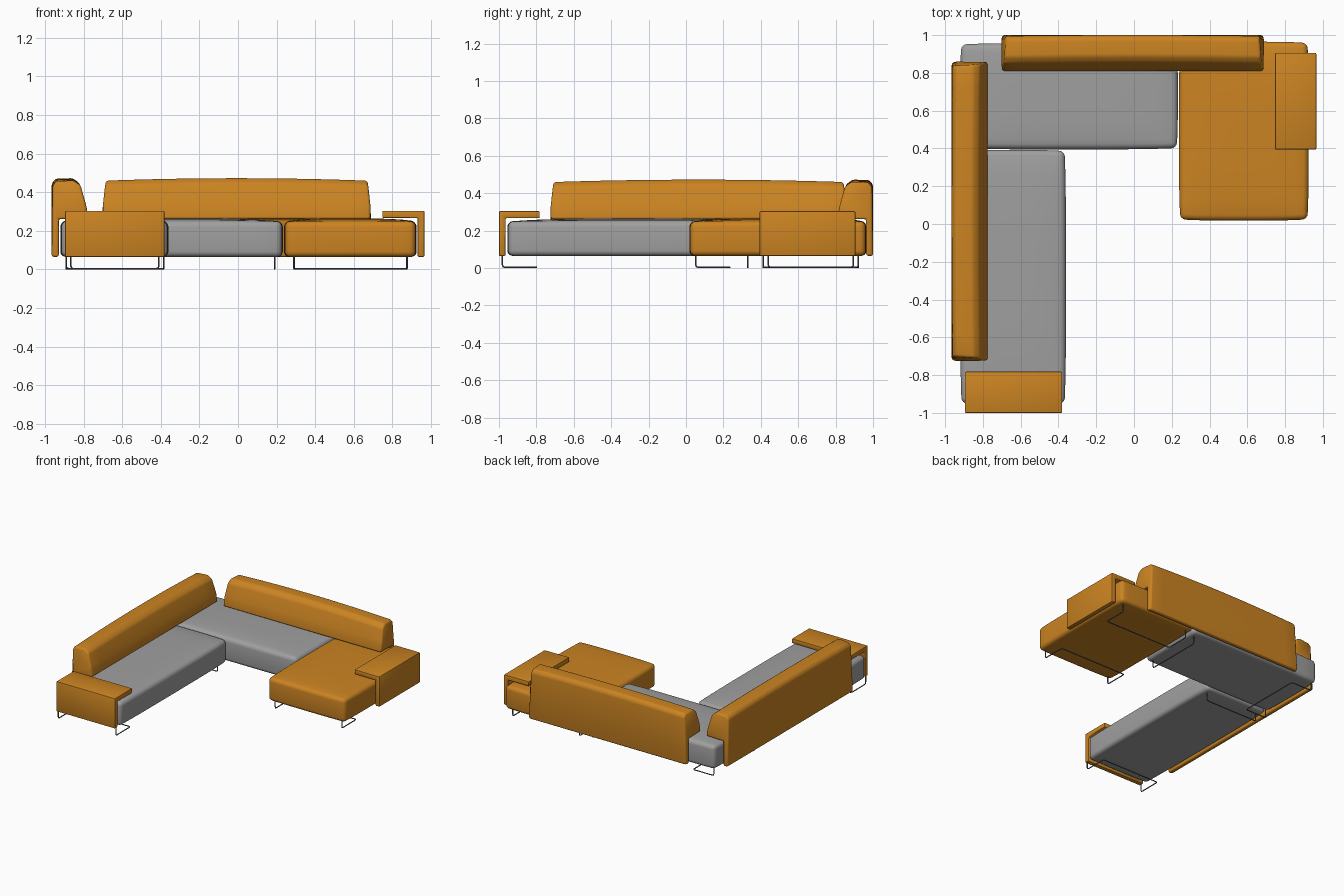
import bpy, bmesh
from mathutils import Vector

if "Cube" in bpy.data.objects:
    bpy.data.objects.remove(bpy.data.objects["Cube"], do_unlink=True)


def material(name, rgb):
    m = bpy.data.materials.new(name)
    m.use_nodes = True
    m.diffuse_color = (*rgb, 1)
    m.node_tree.nodes["Principled BSDF"].inputs["Base Color"].default_value = (*rgb, 1)
    return m


ORANGE = material("orange fabric", (0.6, 0.23, 0.016))
GREY = material("grey fabric", (0.35, 0.35, 0.35))
METAL = material("dark metal", (0.12, 0.12, 0.12))
BASE = 0.065  # underside of the upholstery


def finish(name, bm, mat):
    bmesh.ops.recalc_face_normals(bm, faces=bm.faces)
    mesh = bpy.data.meshes.new(name)
    bm.to_mesh(mesh)
    bm.free()
    mesh.materials.append(mat)
    ob = bpy.data.objects.new(name, mesh)
    bpy.context.collection.objects.link(ob)
    bpy.ops.object.select_all(action="DESELECT")
    ob.select_set(True)
    bpy.context.view_layer.objects.active = ob
    bpy.ops.object.shade_smooth_by_angle(angle=0.7)
    return ob


def slice_along(bm, axis, lo, hi, n):
    """Cut evenly spaced loops so the part can be bent."""
    for i in range(1, n):
        co = axis * (lo + (hi - lo) * i / n)
        bmesh.ops.bisect_plane(bm, geom=bm.verts[:] + bm.edges[:] + bm.faces[:],
                               plane_co=co, plane_no=axis)


def seat(name, x0, x1, y0, y1, mat, top=0.248, crown=0.016, bulge=0.007):
    """Rounded cushion with a domed top and softly bowed sides."""
    bm = bmesh.new()
    bmesh.ops.create_cube(bm, size=1)
    cx, cy, hx, hy = (x0 + x1) / 2, (y0 + y1) / 2, (x1 - x0) / 2, (y1 - y0) / 2
    hx, hy = hx - bulge, hy - bulge
    for v in bm.verts:
        v.co = (v.co.x * 2 * hx, v.co.y * 2 * hy, BASE + (v.co.z + 0.5) * (top - BASE))
    bmesh.ops.bevel(bm, geom=bm.edges[:], offset=0.028, segments=4,
                    profile=0.5, affect="EDGES")
    slice_along(bm, Vector((1, 0, 0)), -hx, hx, 10)
    slice_along(bm, Vector((0, 1, 0)), -hy, hy, 10)
    for v in bm.verts:
        u, w, h = v.co.x / hx, v.co.y / hy, (v.co.z - BASE) / (top - BASE)
        v.co.x += cx + bulge * u * (1 - w ** 4)
        v.co.y += cy + bulge * w * (1 - u ** 4)
        v.co.z += crown * h * (1 - u ** 4) * (1 - w ** 4)
    finish(name, bm, mat)


def extruded(profile, length, radius, segments):
    """Extrude a (depth, height) profile along x, centred, with rounded edges."""
    bm = bmesh.new()
    ends = [[bm.verts.new((s * length / 2, d, z)) for d, z in profile] for s in (-1, 1)]
    n = len(profile)
    for e in ends:
        bm.faces.new(e)
    for i in range(n):
        j = (i + 1) % n
        bm.faces.new((ends[0][i], ends[0][j], ends[1][j], ends[1][i]))
    bmesh.ops.recalc_face_normals(bm, faces=bm.faces)
    bmesh.ops.bevel(bm, geom=bm.edges[:], offset=radius, segments=segments,
                    profile=0.5, affect="EDGES", clamp_overlap=True)
    return bm


def place(bm, origin, depth, along):
    """Move local (along, depth, height) onto world directions."""
    o, d, a = Vector(origin), Vector(depth), Vector(along)
    for v in bm.verts:
        x, y, z = v.co
        v.co = o + a * x + d * y + Vector((0, 0, z))


BACK = [(0, BASE), (0, 0.435), (0.02, 0.457), (0.11, 0.46), (0.145, 0.435),
        (0.178, 0.33), (0.192, 0.262), (0.037, 0.262), (0.037, BASE)]
ARM = [(0, BASE), (0, 0.304), (0.218, 0.304), (0.218, 0.267),
       (0.035, 0.267), (0.035, BASE)]


def backrest(name, length, origin, depth, along):
    bm = extruded(BACK, length - 0.016, 0.012, 3)
    half = length / 2
    slice_along(bm, Vector((1, 0, 0)), -half, half, 12)
    for v in bm.verts:
        t = v.co.x / half
        up = max(0, (v.co.z - 0.28) / 0.18)
        mid = 1 - ((v.co.y - 0.096) / 0.096) ** 2
        # ends lean inward with height and bow out across the depth
        v.co.x += t * (0.012 * mid - 0.026 * up ** 2)
        v.co.z += 0.013 * up * (1 - t * t)
        v.co.y += 0.006 * t * t * up
    place(bm, origin, depth, along)
    finish(name, bm, ORANGE)


def armrest(name, length, origin, depth, along):
    bm = extruded(ARM, length, 0.006, 2)
    place(bm, origin, depth, along)
    finish(name, bm, ORANGE)


def leg(name, points):
    """Bent wire leg with small fillets at the corners."""
    pts = [Vector(p) for p in points]
    path = [pts[0]]
    for a, b, c in zip(pts, pts[1:], pts[2:]):
        p, q = b + (a - b).normalized() * 0.014, b + (c - b).normalized() * 0.014
        path += [p, (p + q) / 4 + b / 2, q]
    path.append(pts[-1])
    cu = bpy.data.curves.new(name, "CURVE")
    cu.dimensions = "3D"
    cu.bevel_depth = 0.004
    cu.bevel_resolution = 2
    cu.use_fill_caps = True
    sp = cu.splines.new("POLY")
    sp.points.add(len(path) - 1)
    for s, p in zip(sp.points, path):
        s.co = (*p, 1)
    cu.materials.append(METAL)
    ob = bpy.data.objects.new(name, cu)
    bpy.context.collection.objects.link(ob)
    bpy.ops.object.select_all(action="DESELECT")
    ob.select_set(True)
    bpy.context.view_layer.objects.active = ob
    bpy.ops.object.convert(target="MESH")


def sled_leg(name, a, b, offset):
    """Posts at a and b; floor bar set back from them by offset."""
    a, b, o = Vector((*a, 0.004)), Vector((*b, 0.004)), Vector((*offset, 0))
    up = Vector((0, 0, BASE + 0.006))
    floor = [a, a + o, b + o, b] if o.length else [a, b]
    leg(name, [a + up] + floor + [b + up])


# Seats
seat("long_seat", -0.92, -0.36, -0.955, 0.392, GREY)
seat("corner_seat", -0.92, 0.232, 0.395, 0.958, GREY)
seat("chaise_seat", 0.238, 0.925, 0.018, 0.965, ORANGE)

# Backrests
backrest("rear_backrest", 1.395, (-0.007, 1.0, 0), (0, -1, 0), (1, 0, 0))
backrest("side_backrest", 1.59, (-0.965, 0.067, 0), (1, 0, 0), (0, 1, 0))

# Armrests
armrest("front_armrest", 0.515, (-0.638, -1.0, 0), (0, 1, 0), (1, 0, 0))
armrest("chaise_armrest", 0.512, (0.965, 0.65, 0), (-1, 0, 0), (0, 1, 0))

# Wire legs
sled_leg("long_seat_front_leg", (-0.89, -0.982), (-0.385, -0.982), (0, 0.182))
sled_leg("long_seat_rear_leg", (-0.865, 0.33), (-0.41, 0.33), (0, 0))
sled_leg("corner_seat_side_leg", (-0.89, 0.412), (-0.89, 0.922), (0.182, 0))
sled_leg("corner_seat_inner_leg", (0.19, 0.44), (0.19, 0.895), (0, 0))
sled_leg("chaise_front_leg", (0.29, 0.052), (0.875, 0.052), (0, 0.182))
sled_leg("chaise_rear_leg", (0.29, 0.922), (0.875, 0.922), (0, -0.182))
